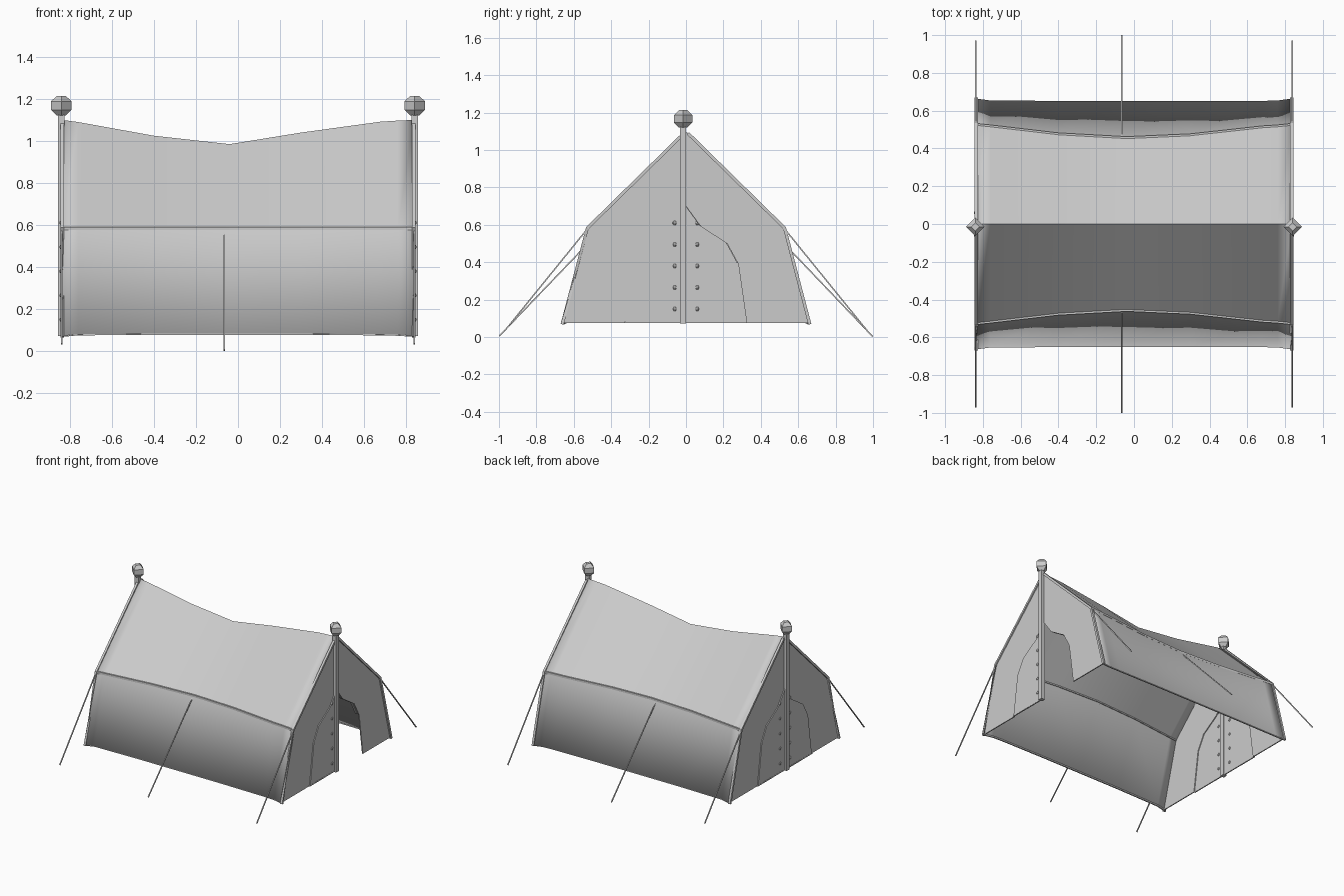
import bpy, bmesh, math
from mathutils import Vector

if "Cube" in bpy.data.objects:
    bpy.data.objects.remove(bpy.data.objects["Cube"])

# stations along the ridge: x, ridge height, eave half width, foot half width, foot height
STATIONS = [(-.835, 1.095, .525, .66, .073), (-.76, 1.085, .517, .65, .08),
            (-.4, 1.02, .475, .648, .083), (-.04, .98, .455, .648, .083),
            (.3, 1.035, .47, .648, .083), (.68, 1.087, .512, .648, .08),
            (.76, 1.092, .517, .65, .078), (.835, 1.095, .525, .66, .073)]
EAVE_Z = .583
DOOR = [(0, .7), (.08, .59), (.22, .5), (.28, .39), (.325, .075)]


def add_mesh(name, verts, faces, thick=0, offset=0, smooth=False):
    bm = bmesh.new()
    vs = [bm.verts.new(v) for v in verts]
    for f in faces:
        bm.faces.new([vs[i] for i in f])
    bmesh.ops.recalc_face_normals(bm, faces=bm.faces)
    me = bpy.data.meshes.new(name)
    bm.to_mesh(me)
    bm.free()
    ob = bpy.data.objects.new(name, me)
    bpy.context.collection.objects.link(ob)
    if thick:
        mod = ob.modifiers.new("thickness", 'SOLIDIFY')
        mod.thickness, mod.offset = thick, offset
    if smooth:
        bpy.ops.object.select_all(action='DESELECT')
        ob.select_set(True)
        bpy.context.view_layer.objects.active = ob
        bpy.ops.object.shade_smooth_by_angle(angle=math.radians(25))
    return ob


def tube(name, pts, r, sides=4):
    """Faceted rod following a list of points."""
    pts = [Vector(p) for p in pts]
    verts, faces = [], []
    for i, p in enumerate(pts):
        d = (pts[min(i + 1, len(pts) - 1)] - pts[max(i - 1, 0)]).normalized()
        ref = Vector((0, 1, 0)) if abs(d.z) > .9 else Vector((0, 0, 1))
        u = d.cross(ref).normalized()
        w = d.cross(u)
        for k in range(sides):
            a = 2 * math.pi * (k + .5) / sides
            verts.append(p + r * (math.cos(a) * u + math.sin(a) * w))
    for i in range(len(pts) - 1):
        for k in range(sides):
            a, b = i * sides + k, i * sides + (k + 1) % sides
            faces.append((a, b, b + sides, a + sides))
    n = len(verts)
    faces += [tuple(range(sides)), tuple(range(n - sides, n))]
    return add_mesh(name, verts, faces)


def end_panel(name, x, pts, thick=.008):
    return add_mesh(name, [(x, y, z) for y, z in pts], [range(len(pts))], thick)


# sagging canvas: foot, eave, ridge, eave, foot at every station
verts, faces = [], []
for x, rz, ey, fy, fz in STATIONS:
    verts += [(x, -fy, fz), (x, -ey, EAVE_Z), (x, 0, rz), (x, ey, EAVE_Z), (x, fy, fz)]
for i in range(len(STATIONS) - 1):
    for j in range(4):
        a = i * 5 + j
        faces.append((a, a + 1, a + 6, a + 5))
add_mesh("canvas", verts, faces, .008, 0, True)

for s, side in ((-1, "front"), (1, "back")):
    # eave piping and foot hem
    tube(side + "_eave_piping", [(x, s * ey, EAVE_Z) for x, _, ey, _, _ in STATIONS], .011)
    tube(side + "_foot_hem", [(x, s * (fy - .004), fz) for x, _, _, fy, fz in STATIONS], .007)
    # middle guy rope
    tube(side + "_middle_guy_rope", [(-.065, s * .457, .57), (-.065, s * .998, .006 if s < 0 else .003)], .005)

    for e, end in ((-1, "left"), (1, "right")):
        tag = f"{end}_{side}_"
        # edge trim down the gable, corner foot and corner rope
        tube(tag + "gable_trim", [(.835 * e, s * .01, 1.09), (.835 * e, s * .527, EAVE_Z),
                                  (.835 * e, s * .662, .068)], .012)
        tube(tag + "guy_rope", [(.837 * e, s * .53, .575), (.837 * e, s * .968, .035)], .005)

        # gable half, with the doorway left open on one quarter
        rim = [(s * .66, .075), (s * .525, EAVE_Z), (0, 1.09)]
        door = [(s * y, z) for y, z in DOOR]
        end_panel(tag + "gable", .83 * e, rim + door)
        if e == 1 and s == 1:
            # folded flap tucked along the top of the doorway
            tube("rolled_door_flap", [(.815, y, z + .012) for y, z in DOOR[:4]], .014)
            continue
        # closed door flap, lapped over the gable
        end_panel(tag + "door_flap", .837 * e, [(0, .075)] + door)
        tube(tag + "door_hem", [(.838 * e, s * .02, .08), (.838 * e, s * .33, .08)], .006)
        for k in range(5):
            bpy.ops.mesh.primitive_uv_sphere_add(
                segments=8, ring_count=5, radius=.012,
                location=(.837 * e, s * .06, .15 + .115 * k))
            bpy.context.object.name = tag + "toggle"

for e, end in ((-1, "left"), (1, "right")):
    # square pole
    bpy.ops.mesh.primitive_cube_add(size=1, location=(.84 * e, -.015, .598))
    pole = bpy.context.object
    pole.name = end + "_pole"
    pole.scale = (.032, .032, 1.05)
    # four sided finial
    prof = [(.022, 1.12), (.049, 1.147), (.049, 1.187), (.022, 1.213)]
    v = [(.84 * e + r * math.cos(k * math.pi / 2), -.015 + r * math.sin(k * math.pi / 2), z)
         for r, z in prof for k in range(4)]
    f = [(i * 4 + k, i * 4 + (k + 1) % 4, i * 4 + 4 + (k + 1) % 4, i * 4 + 4 + k)
         for i in range(3) for k in range(4)]
    add_mesh(end + "_finial", v, f + [(0, 1, 2, 3), (12, 13, 14, 15)])
